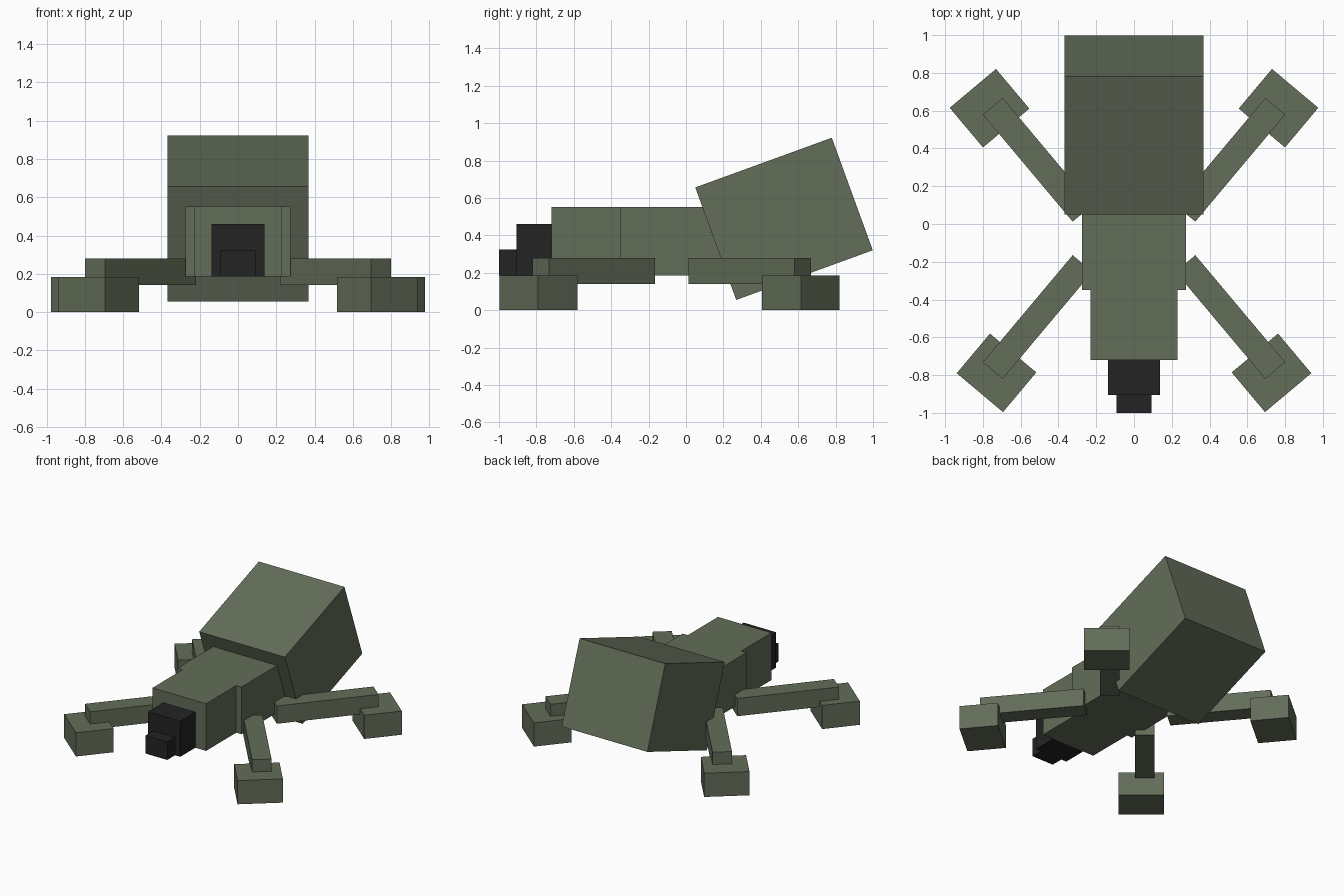
import bpy
from math import radians

old = bpy.data.objects.get("Cube")
if old:
    bpy.data.objects.remove(old, do_unlink=True)


def make_material(name, rgb):
    mat = bpy.data.materials.new(name)
    mat.use_nodes = True
    color = (*rgb, 1)
    mat.diffuse_color = color
    mat.node_tree.nodes["Principled BSDF"].inputs["Base Color"].default_value = color
    return mat


olive = make_material("olive green", (0.125, 0.153, 0.1))
black = make_material("soft black", (0.017, 0.017, 0.017))


def box(name, center, size, mat, rotation=(0, 0, 0)):
    bpy.ops.mesh.primitive_cube_add(size=1, location=center, rotation=rotation)
    obj = bpy.context.object
    obj.name = name
    obj.scale = size
    bpy.ops.object.transform_apply(location=False, rotation=False, scale=True)
    obj.data.materials.append(mat)
    return obj


# Body: narrow chest, wider middle, large tilted abdomen
box("chest", (0, -0.535, 0.368), (0.46, 0.37, 0.366), olive)
box("thorax", (0, -0.01, 0.368), (0.548, 0.68, 0.366), olive)
box("abdomen", (0, 0.524, 0.488), (0.735, 0.777, 0.64), olive, (radians(20), 0, 0))

# Head and snout
box("head", (0, -0.812, 0.323), (0.276, 0.186, 0.276), black)
box("snout", (0, -0.9525, 0.255), (0.186, 0.095, 0.14), black)

# Splayed legs with block feet, mirrored left and right
for side, sx in (("left", 1), ("right", -1)):
    for end, sy, leg_y, foot in (("front", -1, -0.4925, (0.728, -0.788)),
                                 ("back", 1, 0.34, (0.765, 0.613))):
        turn = (0, 0, radians(50) * sx * sy)
        box(f"{end}_{side}_leg", (0.51 * sx, leg_y, 0.21), (0.74, 0.137, 0.138), olive, turn)
        box(f"{end}_{side}_foot", (foot[0] * sx, foot[1], 0.092), (0.274, 0.32, 0.184), olive, turn)
